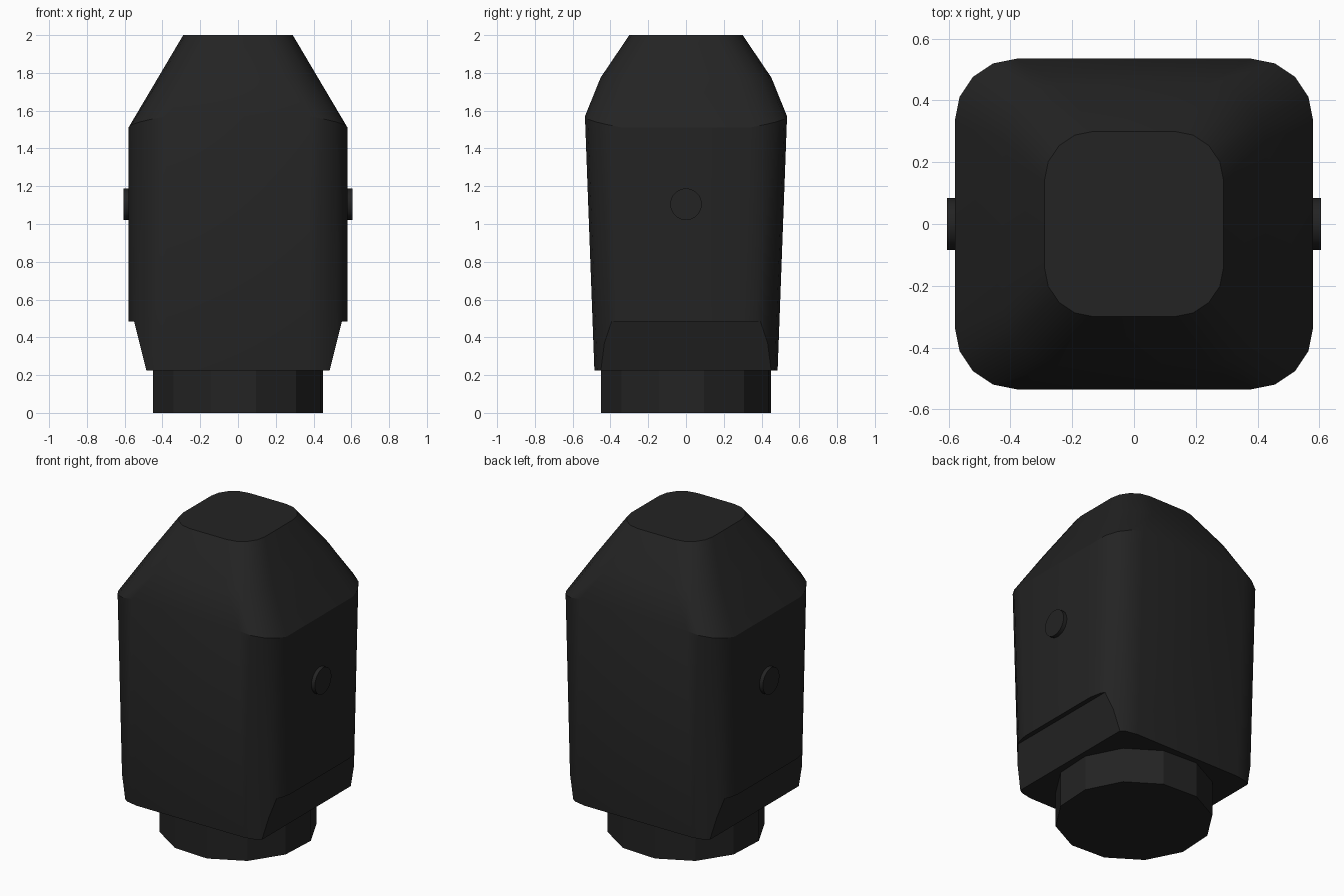
import bpy
import bmesh
from math import radians, pi, sin, cos

cube = bpy.data.objects.get("Cube")
if cube:
    bpy.data.objects.remove(cube, do_unlink=True)

black = bpy.data.materials.new("matte black")
black.use_nodes = True
COLOR = (0.017, 0.017, 0.017, 1)
black.diffuse_color = COLOR
black.node_tree.nodes["Principled BSDF"].inputs["Base Color"].default_value = COLOR


def make_object(name, bm):
    bmesh.ops.recalc_face_normals(bm, faces=bm.faces)
    mesh = bpy.data.meshes.new(name)
    bm.to_mesh(mesh)
    bm.free()
    mesh.materials.append(black)
    obj = bpy.data.objects.new(name, mesh)
    bpy.context.collection.objects.link(obj)
    return obj


def smooth(obj, angle):
    bpy.ops.object.select_all(action='DESELECT')
    obj.select_set(True)
    bpy.context.view_layer.objects.active = obj
    bpy.ops.object.shade_smooth_by_angle(angle=radians(angle))


def ring(bm, hx, hy, r, z_side, z_front, segments=4):
    """Rounded rectangle whose x sides and y sides may sit at different heights."""
    verts = []
    for quarter in range(4):
        for i in range(segments + 1):
            t = i / segments
            a = (quarter + t) * pi / 2
            sx = 1 if quarter in (0, 3) else -1
            sy = 1 if quarter in (0, 1) else -1
            frontness = t if quarter % 2 == 0 else 1 - t
            z = z_side + (z_front - z_side) * frontness
            verts.append(bm.verts.new((sx * (hx - r) + r * cos(a),
                                       sy * (hy - r) + r * sin(a), z)))
    return verts


def cylinder(name, radius, depth, sides, turn):
    bm = bmesh.new()
    bmesh.ops.create_cone(bm, cap_ends=True, segments=sides,
                          radius1=radius, radius2=radius, depth=depth)
    obj = make_object(name, bm)
    obj.rotation_euler.z = radians(turn)
    return obj


# Body: lofted rounded rectangles, tapering to a flat top
bm = bmesh.new()
sections = [(0.58, 0.485, 0.2, 0.225, 0.225),
            (0.58, 0.535, 0.2, 1.51, 1.57),
            (0.426, 0.452, 0.19, 1.77, 1.775),
            (0.29, 0.30, 0.16, 2.0, 2.0)]
rings = [ring(bm, *s) for s in sections]
for low, high in zip(rings, rings[1:]):
    n = len(low)
    for i in range(n):
        j = (i + 1) % n
        bm.faces.new((low[i], low[j], high[j], high[i]))
bm.faces.new(rings[0][::-1])
bm.faces.new(rings[-1])
body = make_object("body", bm)

# Sloped, stepped cut along the bottom of each side
bpy.context.view_layer.objects.active = body
for side in (-1, 1):
    bm = bmesh.new()
    profile = [(0.429, 0), (1, 0), (1, 0.485), (0.55, 0.485)]
    face = bm.faces.new([bm.verts.new((side * x, -1, z)) for x, z in profile])
    extruded = bmesh.ops.extrude_face_region(bm, geom=[face])["geom"]
    bmesh.ops.translate(bm, vec=(0, 2, 0),
                        verts=[g for g in extruded if isinstance(g, bmesh.types.BMVert)])
    cutter = make_object("side_cutter", bm)
    cutter.hide_render = True
    cut = body.modifiers.new("side_cut", 'BOOLEAN')
    cut.operation = 'DIFFERENCE'
    cut.solver = 'EXACT'
    cut.object = cutter
    bpy.ops.object.modifier_apply(modifier=cut.name)
    bpy.data.objects.remove(cutter, do_unlink=True)
smooth(body, 28)

# Faceted base plug
base = cylinder("base_plug", 0.46, 0.235, 12, 12)
base.location.z = 0.1175

# Round side buttons
for side, label in ((1, "left"), (-1, "right")):
    button = cylinder(label + "_button", 0.084, 0.065, 20, 0)
    button.rotation_euler = (0, pi / 2, 0)
    button.location = (side * 0.5725, 0, 1.105)
    smooth(button, 30)
